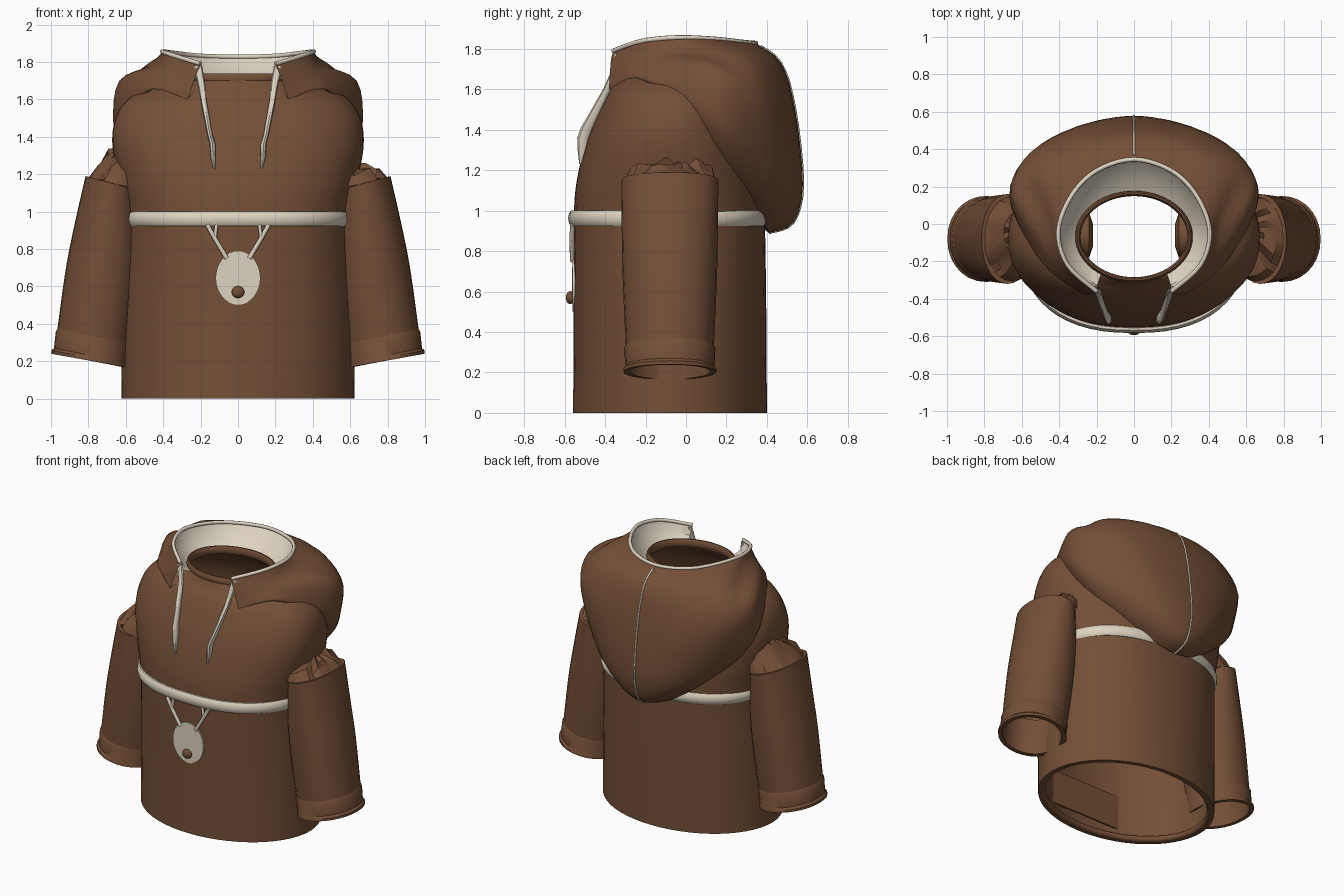
import bpy, bmesh, math, random
from mathutils import Vector

random.seed(4)
cube = bpy.data.objects.get("Cube")
if cube:
    bpy.data.objects.remove(cube, do_unlink=True)


def material(name, rgb):
    mat = bpy.data.materials.new(name)
    mat.use_nodes = True
    mat.diffuse_color = (*rgb, 1)
    mat.node_tree.nodes["Principled BSDF"].inputs["Base Color"].default_value = (*rgb, 1)
    return mat


brown = material("brown_cloth", (0.175, 0.079, 0.038))
cream = material("cream_trim", (0.72, 0.65, 0.53))


def finish(name, bm, mat, angle=40):
    bmesh.ops.remove_doubles(bm, verts=bm.verts, dist=0.0005)
    bmesh.ops.recalc_face_normals(bm, faces=bm.faces)
    mesh = bpy.data.meshes.new(name)
    bm.to_mesh(mesh)
    bm.free()
    mesh.materials.append(mat)
    mesh.shade_smooth()
    mesh.set_sharp_from_angle(angle=math.radians(angle))
    obj = bpy.data.objects.new(name, mesh)
    bpy.context.collection.objects.link(obj)


def loft(name, rows, mat, ring=True, loop=False, angle=40):
    """Skin a list of equal-length point rows with quads."""
    bm = bmesh.new()
    grid = [[bm.verts.new(p) for p in row] for row in rows]
    n = len(rows[0])
    for i in range(len(grid) if loop else len(grid) - 1):
        low, high = grid[i], grid[(i + 1) % len(grid)]
        for j in range(n if ring else n - 1):
            k = (j + 1) % n
            bm.faces.new((low[j], low[k], high[k], high[j]))
    finish(name, bm, mat, angle)


def spline(points, steps):
    """Smooth curve through points of any dimension."""
    pts = [Vector(p) for p in points]
    out = []
    for i in range(len(pts) - 1):
        a, b = pts[max(i - 1, 0)], pts[i]
        c, d = pts[i + 1], pts[min(i + 2, len(pts) - 1)]
        for s in range(steps):
            t = s / steps
            out.append(b + (c - a) * (t / 2) + (a * 2 - b * 5 + c * 4 - d) * (t * t / 2)
                       + (b * 3 - a - c * 3 + d) * (t ** 3 / 2))
    return out + [pts[-1]]


def tube(name, points, radius, mat):
    curve = bpy.data.curves.new(name, "CURVE")
    curve.dimensions = "3D"
    curve.bevel_depth = radius
    curve.bevel_resolution = 2
    curve.use_fill_caps = True
    line = curve.splines.new("POLY")
    line.points.add(len(points) - 1)
    for target, p in zip(line.points, points):
        target.co = (*p, 1)
    curve.materials.append(mat)
    obj = bpy.data.objects.new(name, curve)
    bpy.context.collection.objects.link(obj)


def unit_oval(sides, power):
    """Points of a unit circle, squarer as the power drops below one."""
    def bend(v):
        return math.copysign(abs(v) ** power, v)
    angles = [math.tau * i / sides for i in range(sides)]
    return [(bend(math.cos(a)), bend(math.sin(a))) for a in angles]


def oval(z, half, front, back, power=1):
    mid, depth = (front + back) / 2, (back - front) / 2
    return [(half * c, mid + depth * s, z) for c, s in unit_oval(56, power)]


# Body: thick oval shell; height, half width, front y, back y, squareness
profile = [(0, .624, -.558, .4, 1), (.5, .616, -.556, .397, .95), (.95, .597, -.555, .39, .86),
           (1.15, .635, -.54, .38, .86), (1.35, .672, -.49, .34, .86), (1.5, .655, -.43, .3, .88),
           (1.6, .59, -.38, .25, .92), (1.66, .48, -.335, .21, 1), (1.7, .315, -.315, .178, 1)]
outer = spline(profile, 4)
inner = [p + Vector((0, -.025, .025, -.025, 0)) for p in reversed(outer)]
loft("body", [oval(*p) for p in outer + inner], brown, loop=True)


# Rolled rings: neckline, chest band and hem
def rolled(name, z, half, front, back, height, width, mat, power=1):
    loft(name, [oval(z + height * s, half + width * c, front - width * c, back + width * c, power)
                for c, s in unit_oval(10, 1)], mat, loop=True)


rolled("neck_ring", 1.71, .3, -.298, .163, .03, .014, brown)
rolled("chest_band", .962, .587, -.562, .386, .04, .021, cream, .84)
rolled("hem", .022, .6, -.535, .376, .022, .024, brown)

# Stiffening panel inside the lower front
bm = bmesh.new()
bmesh.ops.create_cube(bm, size=1)
for v in bm.verts:
    v.co = (v.co.x * .58, -.49 + v.co.y * .012, .2 + v.co.z * .24)
finish("inner_panel", bm, brown)


# Sleeves: each ring runs between an outer and an inner point, with a half depth
def sleeve_ring(side, xo, zo, xi, zi, depth):
    return [(side * ((xo + xi) / 2 + (xo - xi) / 2 * c), -.08 + depth * s,
             (zo + zi) / 2 + (zo - zi) / 2 * c) for c, s in unit_oval(28, .96)]


sleeve = [(.815, 1.19, .535, 1.115, .24), (.87, .95, .515, .89, .238),
          (.92, .7, .525, .63, .233), (.966, .37, .57, .29, .218)]
cuff = [(.963, .375, .57, .295, .216), (.974, .36, .57, .28, .226), (.984, .27, .58, .19, .22),
        (.998, .258, .58, .178, .23), (.998, .24, .58, .165, .23), (.97, .238, .61, .168, .2)]
for side, label, crest in ((1, "left", 1.26), (-1, "right", 1.34)):
    rows = [sleeve_ring(side, *r) for r in spline(sleeve, 3)]
    cap = [(side * .68, -.08, 1.155)] * len(rows[0])
    loft(label + "_sleeve", [cap] + rows, brown)
    lining = (.93, .5, .61, .42, .195)
    loft(label + "_cuff", [sleeve_ring(side, *r) for r in cuff + [lining]], brown)
    # Ragged join rising from the sleeve top to the shoulder
    base = sleeve_ring(side, .8, 1.185, .5, 1.11, .225)
    tips = [(x * .95, y * .92, z + random.uniform(.0, .07)) for x, y, z in base]
    top = [(x * .87, y * .6, crest - .03 + random.uniform(-.03, .03)) for x, y, z in base]
    peak = [(side * .6, -.03, crest)] * len(base)
    loft(label + "_shoulder_join", [base, tips, top, peak], brown, angle=30)
    # Inner end of the sleeve seen through the neck
    loft(label + "_sleeve_root", [[(side * x, -.06 + r * c, 1.2 + r * s) for c, s in unit_oval(16, 1)]
                                  for x, r in ((.22, .06), (.24, .12), (.6, .14))], brown)

# Hood: half columns from centre back to lapel tip, each from rim to hem
half_hood = [
    [(0, .345, 1.828), (0, .47, 1.73), (0, .54, 1.5), (0, .578, 1.13), (0, .53, .94), (0, .41, .89)],
    [(.2, .285, 1.833), (.28, .42, 1.75), (.34, .5, 1.5), (.25, .53, 1.14), (.18, .485, .98), (.16, .39, .93)],
    [(.335, .15, 1.848), (.5, .27, 1.765), (.585, .35, 1.57), (.485, .375, 1.25), (.39, .35, 1.1), (.34, .28, 1.06)],
    [(.405, -.04, 1.856), (.46, .01, 1.785), (.635, .13, 1.7), (.667, .15, 1.48), (.62, .14, 1.36), (.55, .12, 1.3)],
    [(.355, -.22, 1.838), (.4, -.21, 1.77), (.45, -.2, 1.72), (.49, -.2, 1.67), (.497, -.2, 1.65), (.49, -.2, 1.64)],
    [(.2, -.36, 1.79), (.215, -.37, 1.75), (.235, -.375, 1.7), (.255, -.378, 1.64), (.262, -.38, 1.62), (.27, -.38, 1.6)]]
mirrored = [[(-x, y, z) for x, y, z in col] for col in reversed(half_hood[1:])]
columns = [spline(col, 4) for col in mirrored + half_hood]
rows = [spline(row, 5) for row in zip(*columns)]
tuck = [Vector((p.x * .8, p.y * .8, p.z + .06)) for p in rows[-1]]
loft("hood", rows + [tuck], brown, ring=False, angle=50)


# Hood lining drops from the rim to the neckline
def neck_point(p):
    a = math.atan2(p.y + .07, p.x)
    return Vector((.305 * math.cos(a), -.067 + .235 * math.sin(a), 1.7))


rim = rows[0]
neck = [neck_point(p) for p in rim]
middle = [p.lerp(q, .5) + Vector((p.x, p.y, -.3)) * .05 for p, q in zip(rim, neck)]
loft("hood_lining", [rim, middle, neck], cream, ring=False)
tube("hood_rim", rim, .012, cream)
tube("hood_seam", columns[len(half_hood) - 1][1:], .006, cream)

# Flat drawstrings (x, y, z, half width, half depth) and pendant cords
string = [(.215, -.345, 1.78, .024, .012), (.195, -.36, 1.68, .02, .014), (.185, -.39, 1.6, .016, .02),
          (.15, -.488, 1.41, .014, .032), (.136, -.508, 1.36, .016, .03),
          (.134, -.515, 1.29, .014, .02), (.126, -.522, 1.23, .005, .006)]
for side, label in ((1, "left"), (-1, "right")):
    strand = [[(side * (x + w * c), y + d * s, z) for c, s in unit_oval(8, 1)]
              for x, y, z, w, d in string]
    loft(label + "_drawstring", strand, cream)

    def cord(name, pts, radius):
        tube(label + name, [(side * x, y, z) for x, y, z in pts], radius, cream)

    cord("_pendant_cord", [(.06, -.562, .75), (.12, -.564, .85), (.165, -.562, .93)], .012)
    cord("_cord_branch", [(.125, -.564, .85), (.115, -.564, .93)], .01)

# Pendant disc and button
disc = [[(r * .12 * c, y, .645 + r * .143 * s) for c, s in unit_oval(32, 1)]
        for r, y in ((1, -.53), (1, -.562), (0, -.563))]
loft("pendant", disc, cream)
bm = bmesh.new()
bmesh.ops.create_uvsphere(bm, u_segments=20, v_segments=12, radius=1)
for v in bm.verts:
    v.co = (v.co.x * .034, -.572 + v.co.y * .022, .57 + v.co.z * .032)
finish("pendant_button", bm, brown)
